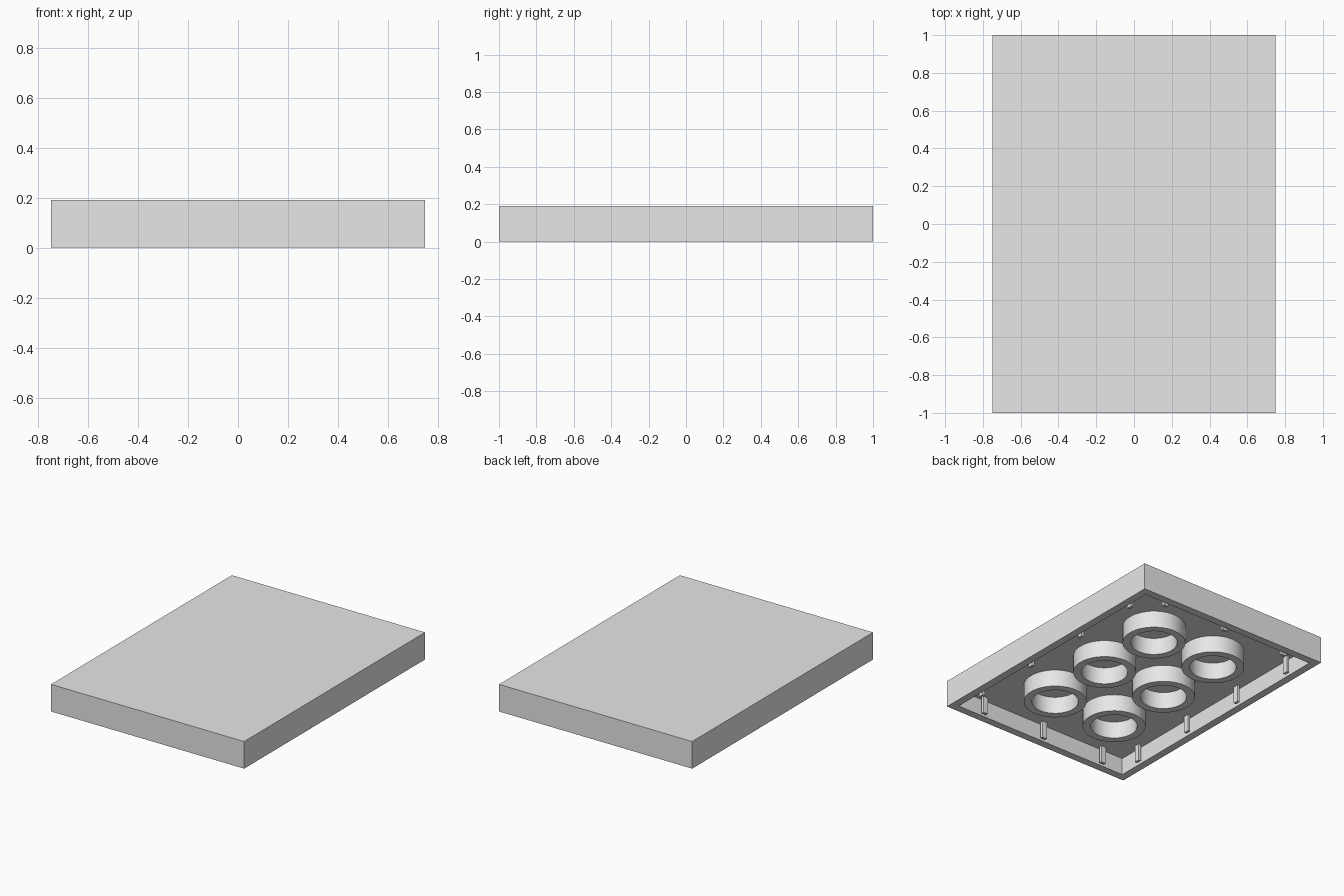
import bpy, bmesh
from mathutils import Vector

if "Cube" in bpy.data.objects:
    bpy.data.objects.remove(bpy.data.objects["Cube"], do_unlink=True)

W, L, H = 1.496, 2.0, 0.19      # outer size
WALL, CAVITY = 0.077, 0.12      # wall thickness, depth of the hollow
PITCH = 0.5
RIB_W, RIB_D = 0.038, 0.019

grey = bpy.data.materials.new("plain_grey")
grey.use_nodes = True
grey.diffuse_color = (0.8, 0.8, 0.8, 1)
bsdf = next(n for n in grey.node_tree.nodes if n.type == "BSDF_PRINCIPLED")
bsdf.inputs["Base Color"].default_value = (0.8, 0.8, 0.8, 1)


def finish(bm, name):
    bmesh.ops.recalc_face_normals(bm, faces=bm.faces)
    mesh = bpy.data.meshes.new(name)
    bm.to_mesh(mesh)
    bm.free()
    mesh.materials.append(grey)
    obj = bpy.data.objects.new(name, mesh)
    bpy.context.collection.objects.link(obj)
    return obj


def box(bm, size, centre):
    verts = bmesh.ops.create_cube(bm, size=1)["verts"]
    bmesh.ops.scale(bm, vec=size, verts=verts)
    bmesh.ops.translate(bm, vec=centre, verts=verts)


# Slab hollowed out from underneath
bm = bmesh.new()
box(bm, (W, L, H), (0, 0, H / 2))
bm.normal_update()
bottom = min(bm.faces, key=lambda f: f.calc_center_median().z)
bmesh.ops.inset_region(bm, faces=[bottom], thickness=WALL)
pocket = bmesh.ops.extrude_discrete_faces(bm, faces=[bottom])["faces"][0]
bmesh.ops.translate(bm, vec=(0, 0, CAVITY), verts=pocket.verts)
finish(bm, "tile_shell")

# Small ribs on the inside walls
ix, iy = W / 2 - WALL, L / 2 - WALL
bm = bmesh.new()
for side in (-1, 1):
    for i in range(4):
        box(bm, (RIB_D, RIB_W, CAVITY),
            (side * (ix - RIB_D / 2), (i - 1.5) * PITCH, CAVITY / 2))
    for i in range(3):
        box(bm, (RIB_W, RIB_D, CAVITY),
            ((i - 1) * PITCH, side * (iy - RIB_D / 2), CAVITY / 2))
finish(bm, "wall_ribs")


# Open tubes hanging from the underside
def tube(name, x, y, outer=0.204, inner=0.151, sides=48):
    bm = bmesh.new()
    start = [bm.verts.new((inner, 0, 0)), bm.verts.new((outer, 0, 0)),
             bm.verts.new((outer, 0, CAVITY)), bm.verts.new((inner, 0, CAVITY))]
    edges = [bm.edges.new((start[i], start[i + 1])) for i in range(3)]
    edges.append(bm.edges.new((start[3], start[0])))
    bmesh.ops.spin(bm, geom=start + edges, cent=(0, 0, 0), axis=(0, 0, 1),
                   angle=6.283185307, steps=sides, use_merge=True)
    bmesh.ops.remove_doubles(bm, verts=bm.verts, dist=0.0001)
    # The top rim sits against the ceiling, so it needs no faces
    top = [f for f in bm.faces if all(v.co.z > CAVITY * 0.9 for v in f.verts)]
    bmesh.ops.delete(bm, geom=top, context="FACES_ONLY")
    # Keep the walls pointing away from the tube's solid ring
    middle = (inner + outer) / 2
    obj = finish(bm, name)
    obj.location = Vector((x, y, 0))
    bpy.ops.object.select_all(action="DESELECT")
    obj.select_set(True)
    bpy.context.view_layer.objects.active = obj
    bpy.ops.object.shade_smooth_by_angle()


for col in range(2):
    for row in range(3):
        tube(f"under_tube_{col + 1}_{row + 1}",
             (col - 0.5) * PITCH, (row - 1) * PITCH)
